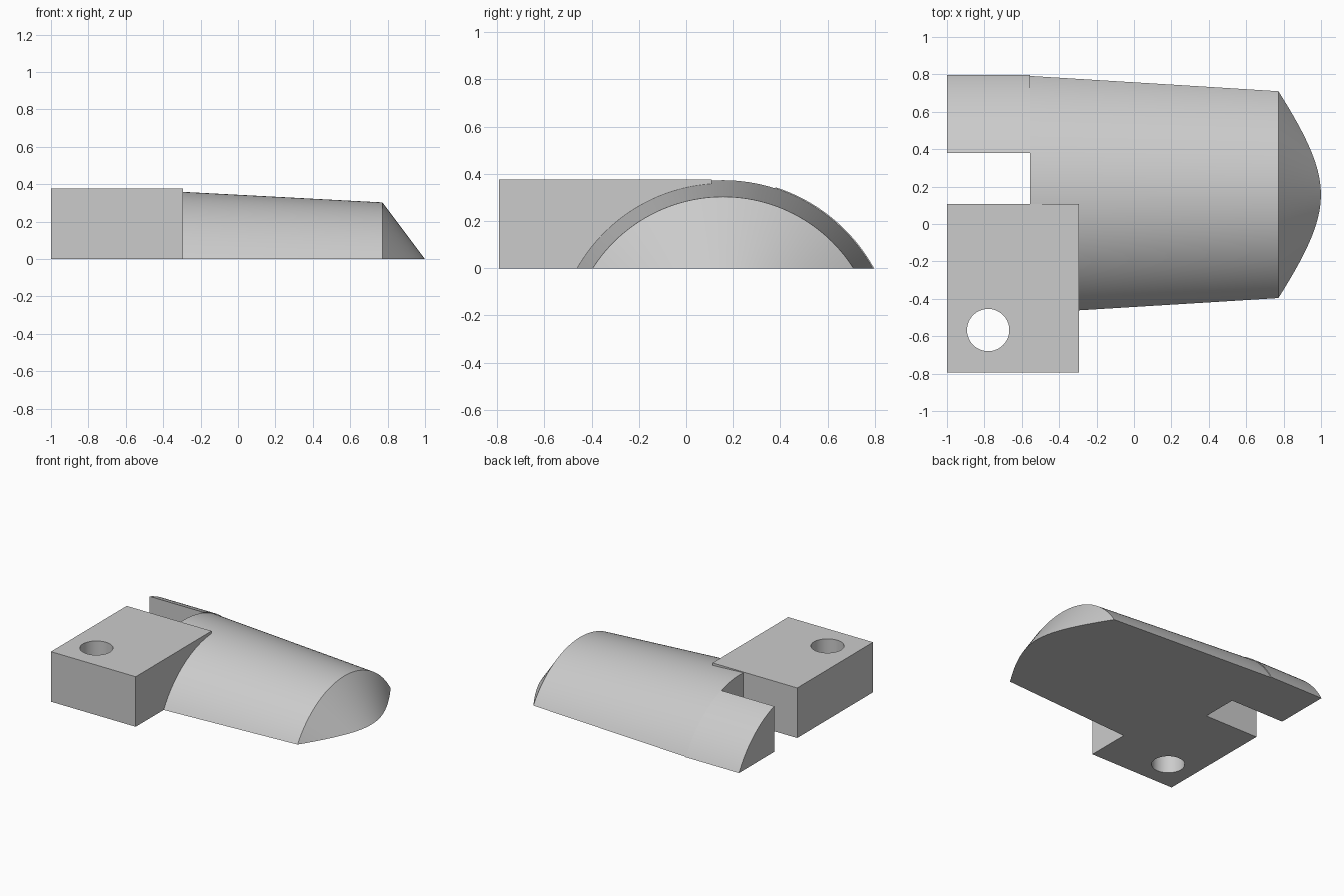
import bpy
import bmesh
import math
from mathutils import Vector, Matrix

default = bpy.data.objects.get("Cube")
if default:
    bpy.data.objects.remove(default, do_unlink=True)

grey = bpy.data.materials.new("plain_grey")
grey.use_nodes = True
colour = (0.6, 0.6, 0.6, 1.0)
grey.diffuse_color = colour
grey.node_tree.nodes["Principled BSDF"].inputs["Base Color"].default_value = colour

AXIS = Vector((0, 0.157, -0.353))   # lengthwise axis, below the base plane
BODY_BACK = -0.555


def finish(name, bm):
    """Turn a bmesh into a smooth-shaded object with sharp edges kept."""
    bmesh.ops.recalc_face_normals(bm, faces=bm.faces)
    mesh = bpy.data.meshes.new(name)
    bm.to_mesh(mesh)
    bm.free()
    mesh.materials.append(grey)
    obj = bpy.data.objects.new(name, mesh)
    bpy.context.collection.objects.link(obj)
    bpy.ops.object.select_all(action='DESELECT')
    obj.select_set(True)
    bpy.context.view_layer.objects.active = obj
    bpy.ops.object.shade_smooth_by_angle(angle=math.radians(30))
    return obj


def revolved(name, profile, cuts):
    """Revolve (x, radius) points about the axis, keep what lies past each cut."""
    bm = bmesh.new()
    verts = [bm.verts.new(AXIS + Vector((x, 0, r))) for x, r in profile]
    edges = [bm.edges.new(pair) for pair in zip(verts, verts[1:])]
    bmesh.ops.spin(bm, geom=verts + edges, cent=AXIS, axis=(1, 0, 0),
                   angle=math.tau, steps=160, use_duplicate=False)
    bmesh.ops.remove_doubles(bm, verts=bm.verts, dist=1e-5)
    for point, normal in cuts:
        geom = bm.verts[:] + bm.edges[:] + bm.faces[:]
        result = bmesh.ops.bisect_plane(bm, geom=geom, plane_co=point,
                                        plane_no=normal, clear_inner=True)
        rim = [e for e in result["geom_cut"] if isinstance(e, bmesh.types.BMEdge)]
        bmesh.ops.holes_fill(bm, edges=rim, sides=0)
    return finish(name, bm)


BASE = ((0, 0, 0), (0, 0, 1))

# Tapered body with a conical nose
revolved("tapered_body",
         [(BODY_BACK, 0), (BODY_BACK, 0.726), (0.772, 0.656), (1.264, 0)],
         [BASE])

# Straight rear wing beside the gap
revolved("rear_wing",
         [(-1, 0), (-1, 0.731), (BODY_BACK, 0.731), (BODY_BACK, 0)],
         [BASE, ((0, 0.38, 0), (0, 1, 0))])

# Mounting block with a vertical through hole
low, high = Vector((-1, -0.793, 0)), Vector((-0.295, 0.107, 0.376))
bm = bmesh.new()
bmesh.ops.create_cube(bm, size=1, matrix=Matrix.Translation((low + high) / 2)
                      @ Matrix.Diagonal((*(high - low), 1)))
block = finish("mounting_block", bm)

bm = bmesh.new()
bmesh.ops.create_cone(bm, cap_ends=True, segments=64, radius1=0.113,
                      radius2=0.113, depth=2,
                      matrix=Matrix.Translation((-0.78, -0.567, 0)))
cutter = finish("hole_cutter", bm)
cutter.hide_render = True

bpy.context.view_layer.objects.active = block
hole = block.modifiers.new("hole", 'BOOLEAN')
hole.operation = 'DIFFERENCE'
hole.solver = 'EXACT'
hole.object = cutter
bpy.ops.object.modifier_apply(modifier=hole.name)
bpy.data.objects.remove(cutter, do_unlink=True)
block.select_set(True)
bpy.ops.object.shade_smooth_by_angle(angle=math.radians(30))
